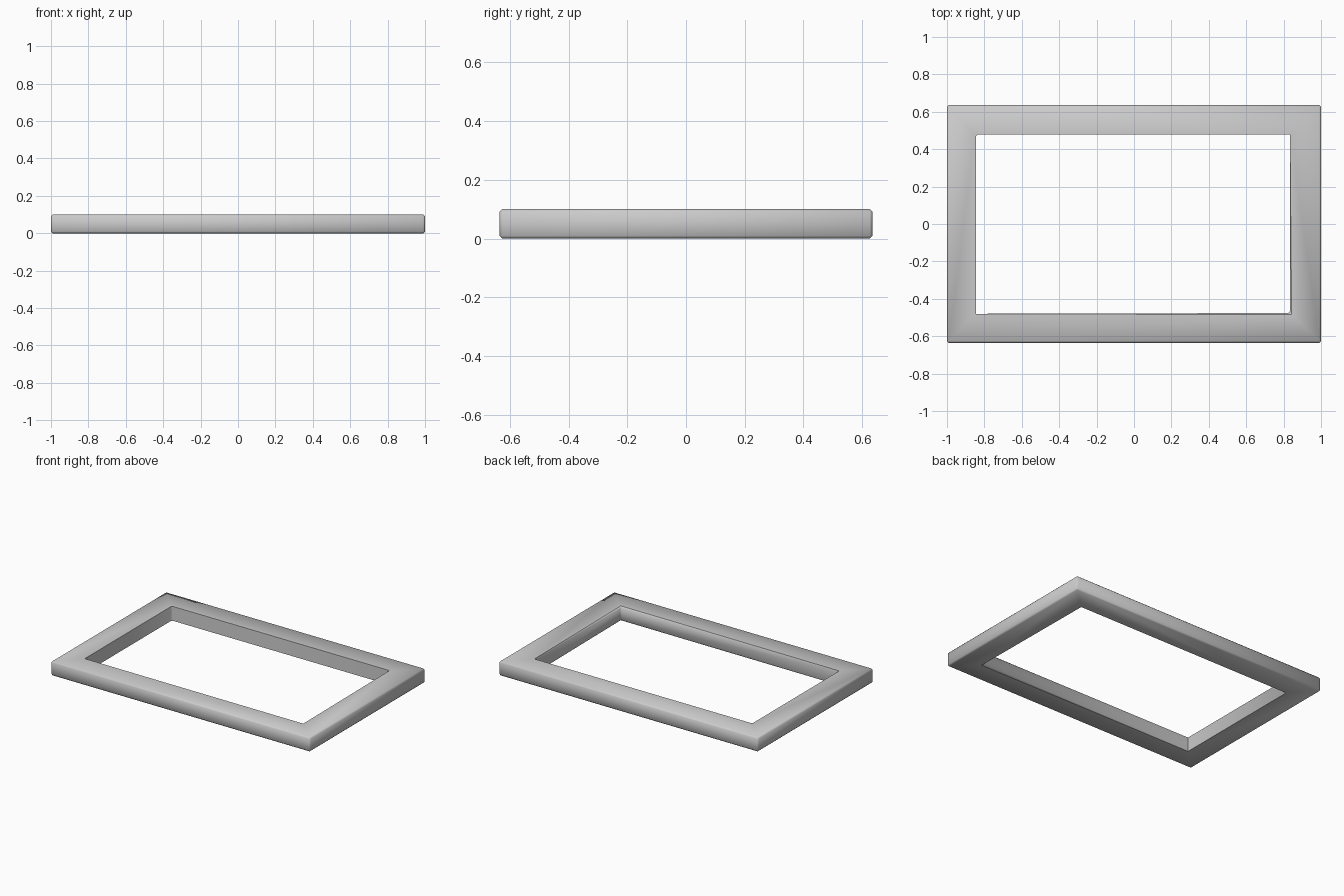
import bpy, bmesh, math

if "Cube" in bpy.data.objects:
    bpy.data.objects.remove(bpy.data.objects["Cube"])

HEIGHT = 0.10
OUTER = [(-1.0, -0.635), (1.0, -0.635), (1.0, 0.635), (-1.0, 0.635)]
INNER = [(-0.846, -0.48), (0.834, -0.476), (0.834, 0.478), (-0.846, 0.478)]

bm = bmesh.new()


def ring(points, z):
    return [bm.verts.new((x, y, z)) for x, y in points]


# Four mitred rails forming a rectangular frame
ob, ot = ring(OUTER, 0), ring(OUTER, HEIGHT)
ib, it = ring(INNER, 0), ring(INNER, HEIGHT)
for i in range(4):
    j = (i + 1) % 4
    bm.faces.new((ot[i], ot[j], it[j], it[i]))
    bm.faces.new((ob[j], ob[i], ib[i], ib[j]))
    bm.faces.new((ob[i], ob[j], ot[j], ot[i]))
    bm.faces.new((ib[j], ib[i], it[i], it[j]))
bmesh.ops.recalc_face_normals(bm, faces=bm.faces)

# Soften the edges; back and left inner walls keep crisp rims
crisp = set()
for r in (ib, it):
    for i in (2, 3):
        crisp.add(bm.edges.get((r[i], r[(i + 1) % 4])))
soft = [e for e in bm.edges
        if e not in crisp and e.calc_face_angle() > math.radians(30)]
bmesh.ops.bevel(bm, geom=soft, offset=0.009, offset_type='OFFSET',
                segments=1, profile=0.5, affect='EDGES', clamp_overlap=True)

mesh = bpy.data.meshes.new("rectangular_frame")
bm.to_mesh(mesh)
bm.free()
frame = bpy.data.objects.new("rectangular_frame", mesh)
bpy.context.collection.objects.link(frame)

# Smooth shading across the small bevels
bpy.context.view_layer.objects.active = frame
frame.select_set(True)
bpy.ops.object.shade_smooth_by_angle(angle=math.radians(60))
